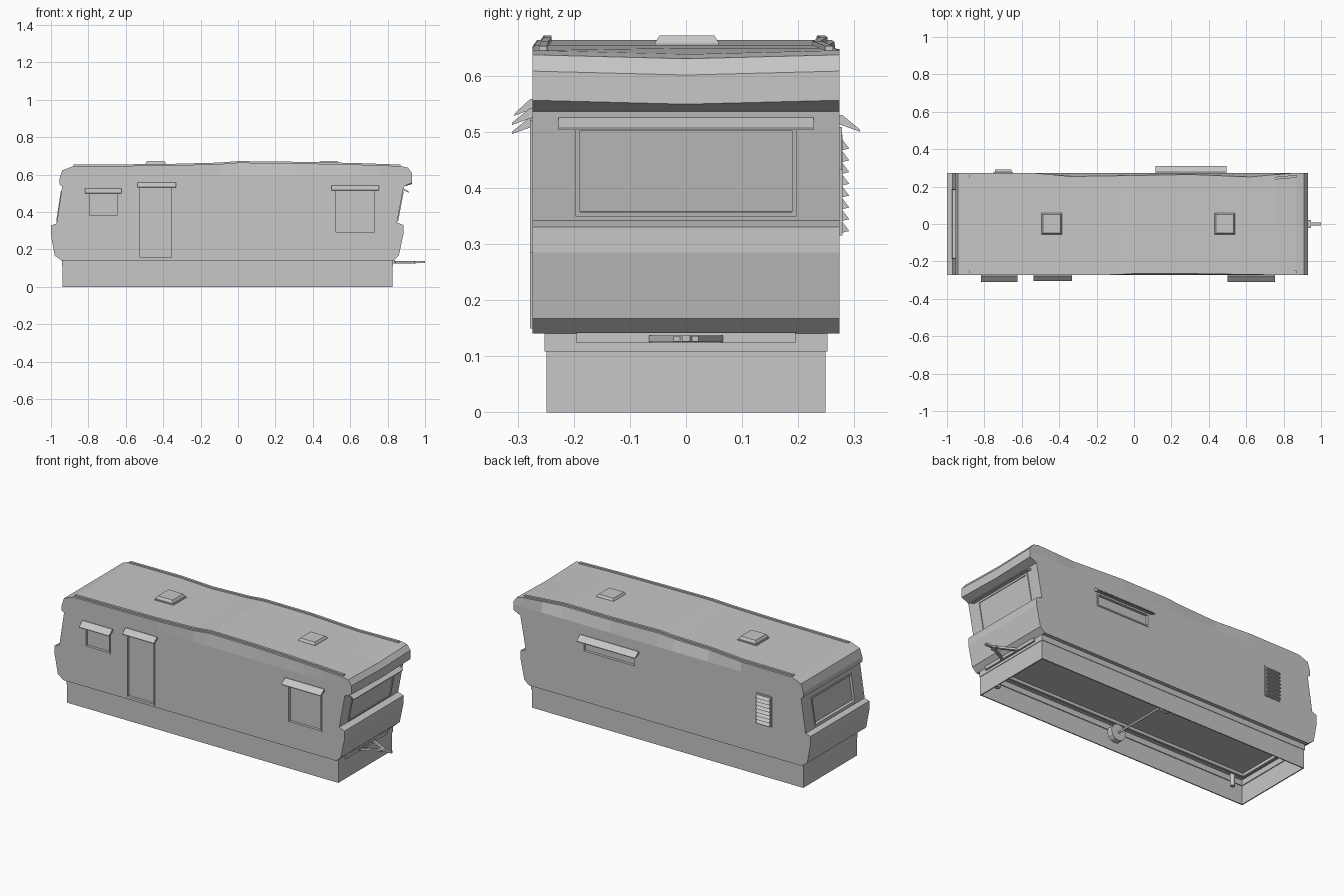
import bpy, bmesh
from math import pi
from mathutils import Matrix, Vector

cube = bpy.data.objects.get("Cube")
if cube:
    bpy.data.objects.remove(cube)

grey = bpy.data.materials.new("light grey")
grey.use_nodes = True
grey.diffuse_color = (0.57, 0.57, 0.57, 1)
grey.node_tree.nodes["Principled BSDF"].inputs["Base Color"].default_value = grey.diffuse_color


def frame(n, v, origin):
    """Local axes: x runs along the wall, y up the wall, z out of it."""
    n, v = Vector(n).normalized(), Vector(v).normalized()
    u = v.cross(n)
    m = Matrix((u, v, n)).transposed().to_4x4()
    m.translation = origin
    return m


def make(name, bm, m=None):
    if m:
        bm.transform(m)
    bmesh.ops.recalc_face_normals(bm, faces=bm.faces)
    mesh = bpy.data.meshes.new(name)
    bm.to_mesh(mesh)
    bm.free()
    mesh.materials.append(grey)
    ob = bpy.data.objects.new(name, mesh)
    bpy.context.scene.collection.objects.link(ob)
    return ob


def box_bm(lo, hi, taper=1):
    bm = bmesh.new()
    bmesh.ops.create_cube(bm, size=1)
    lo, hi = Vector(lo), Vector(hi)
    for v in bm.verts:
        s = taper if v.co.z > 0 else 1
        v.co = (lo + hi) / 2 + Vector((v.co.x * s, v.co.y * s, v.co.z)) * (hi - lo)
    return bm


def box(name, lo, hi, m=None, taper=1):
    return make(name, box_bm(lo, hi, taper), m)


def prism_bm(points, half):
    """Section of (out, up) points, extruded sideways."""
    bm = bmesh.new()
    face = bm.faces.new([bm.verts.new((-half, up, out)) for out, up in points])
    ext = bmesh.ops.extrude_face_region(bm, geom=[face])
    for v in ext["geom"]:
        if isinstance(v, bmesh.types.BMVert):
            v.co.x = half
    return bm


def cylinder(name, radius, depth, m):
    bm = bmesh.new()
    bmesh.ops.create_cone(bm, cap_ends=True, segments=12, radius1=radius,
                          radius2=radius, depth=depth, matrix=m)
    return make(name, bm)


# Worn roof edge: x -> (inward at back, inward at front, lift)
DENTS = {-0.55: (0, 0, 0.002), -0.33: (0.02, 0, 0.003), -0.1: (0, 0.003, 0.007),
         0.0: (0, 0.006, 0.009), 0.3: (0, 0.003, 0.003), 0.62: (0.018, 0, 0.002),
         0.75: (0, 0, 0)}


def split(bm, co, no):
    bmesh.ops.bisect_plane(bm, geom=bm.verts[:] + bm.edges[:] + bm.faces[:],
                           plane_co=co, plane_no=no)


def dent(bm):
    for x, (back, front, lift) in DENTS.items():
        split(bm, (x, 0, 0), (1, 0, 0))
        for v in bm.verts:
            if abs(v.co.x - x) < 0.001 and v.co.z > 0.63:
                v.co.z += lift
                if abs(v.co.y) > 0.1:
                    v.co.y -= back if v.co.y > 0 else -front


# Body shell from its side outline
outline = [(0.83, 0.14), (0.86, 0.167), (0.885, 0.285), (0.885, 0.33), (0.85, 0.342),
           (0.886, 0.536), (0.93, 0.556), (0.93, 0.608), (0.908, 0.637), (0.87, 0.645),
           (-0.88, 0.645), (-0.94, 0.622), (-0.955, 0.575), (-0.955, 0.547), (-0.94, 0.536),
           (-0.97, 0.338), (-1.0, 0.328), (-1.0, 0.274), (-0.98, 0.167), (-0.944, 0.14)]
bm = prism_bm(outline, 0.274)
bm.transform(frame((1, 0, 0), (0, 0, 1), (0, 0, 0)))
split(bm, (0, 0, 0.59), (0, 0, 1))
split(bm, (0, 0, 0), (0, 1, 0))
dent(bm)
for v in bm.verts:  # sagging brow
    if abs(v.co.y) < 0.01 and v.co.x > 0.84 and v.co.z > 0.54:
        v.co.z -= 0.007
body = make("body_shell", bm)

# Recessed openings with thin frames
cutters = []


def opening(name, m, w, h, depth=0.012, rim=0.008):
    w, h = w / 2, h / 2
    cutters.append(box(name + "_cutter", (-w, -h, -depth), (w, h, 0.05), m))
    for s, side in ((-1, "a"), (1, "b")):
        x, y = s * (w + rim / 2), s * (h + rim / 2)
        box(f"{name}_jamb_{side}", (x - rim / 2, -h - rim, -0.004),
            (x + rim / 2, h + rim, 0.004), m)
        box(f"{name}_rail_{side}", (-w, y - rim / 2, -0.004), (w, y + rim / 2, 0.004), m)


def awning(name, m, w, reach=0.036, drop=0.026):
    make(name, prism_bm([(-0.003, 0), (0.004, 0), (reach, -drop), (reach, -drop - 0.004),
                         (-0.003, -drop + 0.01)], w / 2), m)


def front_wall(x, z):
    return frame((0, -1, 0), (0, 0, 1), (x, -0.274, z))


def back_wall(x, z):
    return frame((0, 1, 0), (0, 0, 1), (x, 0.274, z))


opening("small_window", front_wall(-0.72, 0.445), 0.15, 0.125)
awning("small_window_awning", front_wall(-0.72, 0.526), 0.195)
opening("door", front_wall(-0.44, 0.345), 0.17, 0.375)
awning("door_awning", front_wall(-0.435, 0.558), 0.205, 0.032)
opening("large_window", front_wall(0.627, 0.402), 0.205, 0.22)
awning("large_window_awning", front_wall(0.627, 0.542), 0.255)
opening("slit_window", back_wall(0.305, 0.47), 0.33, 0.06)
awning("slit_window_awning", back_wall(0.305, 0.53), 0.38)

# Sloping end windows
nose = frame((0.194, 0, -0.036), (0.036, 0, 0.194), (0.867, 0, 0.43))
tail = frame((-0.198, 0, -0.03), (0.03, 0, 0.198), (-0.956, 0, 0.43))
opening("nose_window", nose, 0.378, 0.148)
opening("tail_window", tail, 0.378, 0.148)
awning("nose_window_awning", frame((1, 0, 0), (0, 0, 1), (0.883, 0, 0.525)), 0.455, 0.032, 0.018)

bpy.context.view_layer.objects.active = body
for c in cutters:
    mod = body.modifiers.new("cut", "BOOLEAN")
    mod.operation, mod.object, mod.solver = "DIFFERENCE", c, "EXACT"
    bpy.ops.object.modifier_apply(modifier=mod.name)
for c in cutters:
    bpy.data.objects.remove(c)

# Louvred vent on the back wall
box("louvre_plate", (-0.052, -0.09, -0.003), (0.052, 0.09, 0.005), back_wall(-0.7, 0.405))
for i in range(8):
    make(f"louvre_slat_{i}", prism_bm([(0.004, 0.02), (0.017, 0.003), (0.004, 0)], 0.044),
         back_wall(-0.7, 0.32 + i * 0.021))

# Roof rails and vents
for s, side in ((-1, "front"), (1, "back")):
    bm = box_bm((-0.88, s * 0.255 - 0.007, 0.638), (0.87, s * 0.255 + 0.007, 0.653))
    dent(bm)
    make(f"{side}_roof_rail", bm)
for x, side in ((-0.44, "rear"), (0.485, "nose")):
    box(f"{side}_vent_flange", (x - 0.062, -0.06, 0.64), (x + 0.062, 0.064, 0.652))
    box(f"{side}_vent_collar", (x - 0.055, -0.055, 0.65), (x + 0.055, 0.058, 0.659))
    box(f"{side}_vent_cap", (x - 0.055, -0.055, 0.659), (x + 0.055, 0.058, 0.671), taper=0.87)


# Hollow skirt: a ledge ring over a slightly narrower wall ring
def ring(name, x0, x1, y, z0, z1, t=0.006):
    for s, side in ((-1, "front"), (1, "back")):
        box(f"{name}_{side}", (x0, s * (y - t / 2) - t / 2, z0), (x1, s * (y - t / 2) + t / 2, z1))
    box(f"{name}_tail", (x0, -y + t, z0), (x0 + t, y - t, z1))
    box(f"{name}_nose", (x1 - t, -y + t, z0), (x1, y - t, z1))


ring("skirt_ledge", -0.94, 0.83, 0.252, 0.108, 0.142, 0.014)
ring("skirt_wall", -0.937, 0.827, 0.249, 0, 0.108)

# Chassis, axle, wheels and jacks
ring("chassis", -0.9, 0.84, 0.195, 0.123, 0.142, 0.014)
along_y = Matrix.Rotation(pi / 2, 4, "X")
cylinder("axle", 0.006, 0.4, Matrix.Translation((-0.05, 0, 0.075)) @ along_y)
for s, side in ((-1, "front"), (1, "back")):
    cylinder(f"{side}_wheel", 0.048, 0.035, Matrix.Translation((-0.05, s * 0.2, 0.075)) @ along_y)
    for x, end in ((-0.84, "tail"), (0.74, "nose")):
        cylinder(f"{side}_{end}_jack", 0.013, 0.08, Matrix.Translation((x, s * 0.21, 0.1)))

# Towing hitch
for s, side in ((-1, "front"), (1, "back")):
    a, b = Vector((0.82, s * 0.07, 0.131)), Vector((0.95, 0, 0.131))
    box(f"{side}_hitch_arm", (-0.007, -0.006, 0), (0.007, 0.006, (b - a).length),
        frame(b - a, (0, 0, 1), a))
box("hitch_crossbar", (0.825, -0.075, 0.124), (0.842, 0.075, 0.137))
box("hitch_tongue", (0.93, -0.007, 0.126), (1.0, 0.007, 0.137))
box("hitch_plate", (0.93, -0.022, 0.126), (0.945, 0.022, 0.136))
